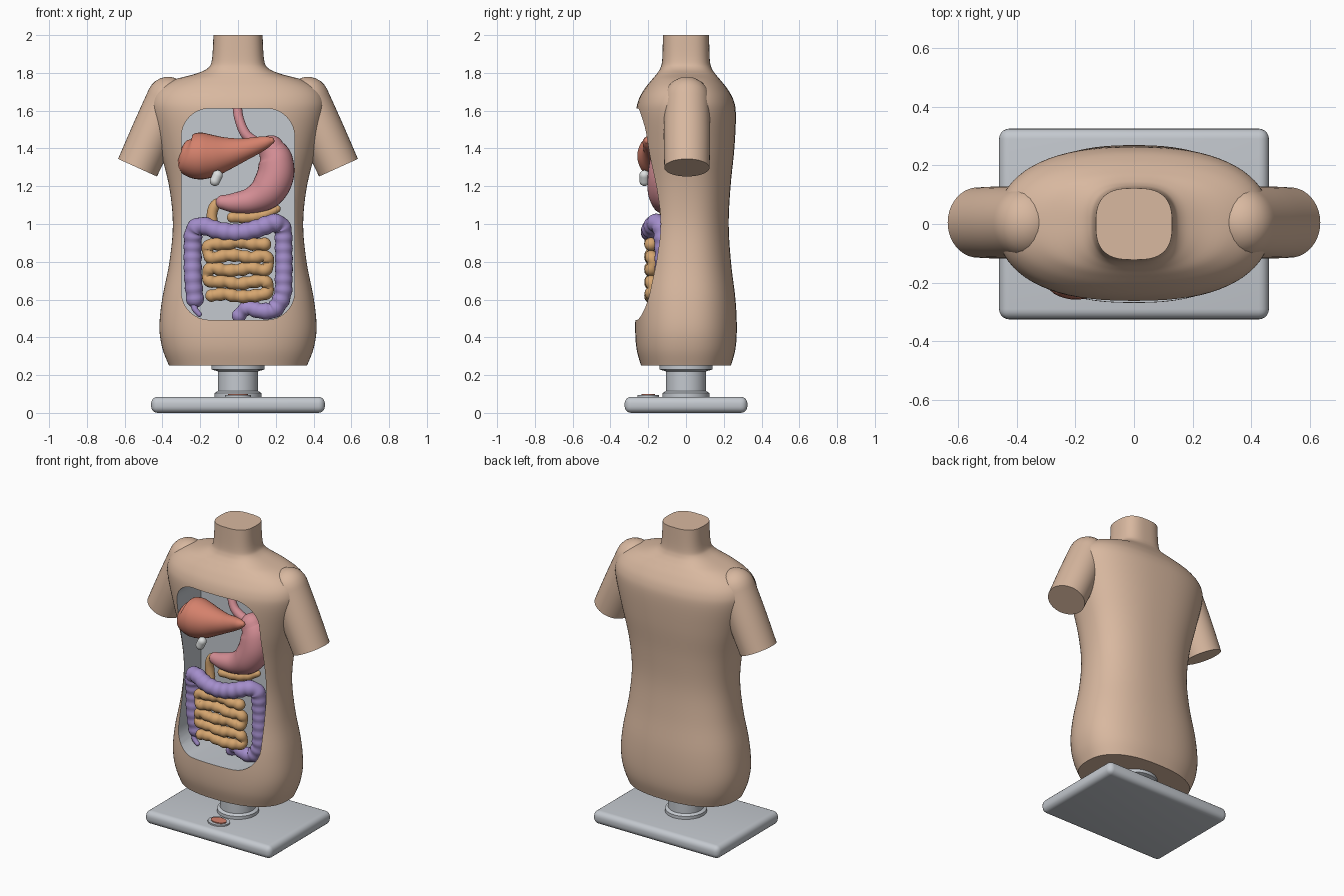
import bpy, bmesh, math
from mathutils import Vector

cube = bpy.data.objects.get("Cube")
if cube:
    bpy.data.objects.remove(cube)


def material(name, *rgb):
    m = bpy.data.materials.new(name)
    m.use_nodes = True
    color = (*rgb, 1)
    m.diffuse_color = color
    m.node_tree.nodes["Principled BSDF"].inputs["Base Color"].default_value = color
    return m


skin = material("skin tan", .69, .48, .35)
grey = material("stand grey", .55, .58, .62)
red = material("liver red", .66, .22, .15)
pink = material("stomach pink", .66, .27, .30)
purple = material("colon purple", .37, .27, .60)
tan = material("intestine tan", .67, .38, .16)
white = material("gallbladder white", .72, .74, .74)


def finish(name, bm, *mats):
    """Turn a bmesh into a smooth object with sharp creases kept."""
    bmesh.ops.recalc_face_normals(bm, faces=bm.faces[:])
    mesh = bpy.data.meshes.new(name)
    bm.to_mesh(mesh)
    bm.free()
    for m in mats:
        mesh.materials.append(m)
    mesh.shade_smooth()
    mesh.set_sharp_from_angle(angle=math.radians(40))
    obj = bpy.data.objects.new(name, mesh)
    bpy.context.scene.collection.objects.link(obj)
    return obj


def loft(name, rings, *mats):
    """Bridge equal rings of points and close both ends."""
    bm = bmesh.new()
    rows = [[bm.verts.new(p) for p in ring] for ring in rings]
    n = len(rows[0])
    for a, b in zip(rows, rows[1:]):
        for i in range(n):
            j = (i + 1) % n
            bm.faces.new((a[i], a[j], b[j], b[i]))
    bm.faces.new(rows[0])
    bm.faces.new(rows[-1])
    return finish(name, bm, *mats)


def spline(rows, steps):
    """Catmull-Rom interpolation of rows of numbers."""
    pts = [rows[0], *rows, rows[-1]]
    out = []
    for a, b, c, d in zip(pts, pts[1:], pts[2:], pts[3:]):
        for k in range(steps):
            t = k / steps
            out.append([q + t / 2 * (r - p + t * (2 * p - 5 * q + 4 * r - s
                        + t * (3 * (q - r) + s - p)))
                        for p, q, r, s in zip(a, b, c, d)])
    return out + [list(rows[-1])]


def tube(name, points, mat, start=1, end=1, depth=1, steps=8, sides=20,
         bump=0, pitch=.06):
    """Sweep (x, y, z, radius); start and end set how far each cap bulges."""
    samples = spline(points, steps)
    centers = [Vector(s[:3]) for s in samples]
    stations, length = [], 0
    for i, c in enumerate(centers):
        t = (centers[min(i + 1, len(centers) - 1)] - centers[max(i - 1, 0)]).normalized()
        length += (c - centers[max(i - 1, 0)]).length
        r = samples[i][3] * (1 + bump * math.cos(math.tau * length / pitch))
        stations.append((c, t, r))

    def cap(station, bulge):
        c, t, r = station
        angles = [math.radians(a) for a in (15, 30, 45, 60, 75, 86)]
        return [(c + t * r * bulge * math.sin(a), t, r * math.cos(a)) for a in angles]

    if start:
        stations = cap(stations[0], -start)[::-1] + stations
    if end:
        stations += cap(stations[-1], end)
    rings = []
    for c, t, r in stations:
        side = Vector((0, 1, 0)).cross(t).normalized()
        across = t.cross(side)
        rings.append([c + r * (math.cos(a) * side + depth * math.sin(a) * across)
                      for a in (math.tau * k / sides for k in range(sides))])
    return loft(name, rings, mat)


def superellipse(z, a, b, n, count=72):
    ring = []
    for k in range(count):
        t = math.tau * k / count
        c, s = math.cos(t), math.sin(t)
        ring.append(Vector((math.copysign(abs(c) ** (2 / n), c) * a,
                            math.copysign(abs(s) ** (2 / n), s) * b, z)))
    return ring


# Torso: height, half width, half depth, squareness
body = [(.25, .365, .238, 2.4), (.34, .4, .262, 2.4), (.45, .416, .269, 2.4),
        (.6, .402, .262, 2.4), (.8, .363, .238, 2.4), (1, .345, .226, 2.4),
        (1.2, .365, .236, 2.4), (1.4, .415, .256, 2.4), (1.58, .46, .264, 2.4),
        (1.66, .46, .25, 2.4), (1.72, .42, .216, 2.4), (1.765, .335, .18, 2.4),
        (1.795, .225, .155, 2.5), (1.825, .16, .136, 2.7), (1.87, .138, .126, 2.8),
        (2, .13, .122, 2.8)]
torso = loft("torso", [superellipse(*r) for r in spline(body, 5)], skin, grey)

# Open body cavity with rounded corners and a grey lining
outline = []
for quarter, (sx, sz) in enumerate(((1, 1), (-1, 1), (-1, -1), (1, -1))):
    for k in range(9):
        a = math.pi / 2 * (quarter + k / 8)
        outline.append((sx * .15 + .15 * math.cos(a), 1.052 + sz * .41 + .15 * math.sin(a)))
cutter = loft("cavity_cutter", [[Vector((x, y, z)) for x, z in outline] for y in (-.6, .04)],
              skin, grey)
cutter.hide_render = True
for face in cutter.data.polygons:
    face.material_index = 1
cut = torso.modifiers.new("cavity", "BOOLEAN")
cut.operation = "DIFFERENCE"
cut.solver = "EXACT"
cut.object = cutter
bpy.context.view_layer.update()
carved = bpy.data.meshes.new_from_object(
    torso.evaluated_get(bpy.context.evaluated_depsgraph_get()))
torso.modifiers.clear()
torso.data = carved
carved.shade_smooth()
carved.set_sharp_from_angle(angle=math.radians(35))
bpy.data.objects.remove(cutter)

# Upper arms
for label, s in (("left", 1), ("right", -1)):
    tube(label + "_arm", [(s * .37, .005, 1.667, .112), (s * .45, .005, 1.48, .116),
                          (s * .532, .005, 1.298, .113)], skin, end=0, depth=1.06, sides=40)

# Stand
bm = bmesh.new()
bmesh.ops.create_cube(bm, size=1)
for v in bm.verts:
    v.co = (v.co.x * .92, v.co.y * .65, v.co.z * .085 + .0425)
bmesh.ops.bevel(bm, geom=bm.edges[:], offset=.035, segments=5, profile=.5, affect="EDGES")
finish("base_plate", bm, grey)
post = [(.08, .125), (.105, .125), (.115, .107), (.22, .107), (.23, .14), (.252, .14)]
loft("post", [superellipse(z, r, r, 2) for z, r in post], grey)


def disc(name, rx, ry, low, high, mat):
    rings = [superellipse(z, rx, ry, 2) for z in (low, high)]
    loft(name, [[p + Vector((0, -.2, 0)) for p in ring] for ring in rings], mat)


disc("base_badge", .07, .058, .08, .094, grey)
disc("base_badge_inlay", .052, .036, .093, .1, red)

# Upper organs
tube("esophagus", [(-.005, -.06, 1.64, .025), (.005, -.08, 1.56, .025),
                   (.045, -.1, 1.47, .027), (.13, -.1, 1.41, .032)], pink)
tube("stomach", [(.175, -.1, 1.4, .07), (.2, -.1, 1.34, .09), (.196, -.105, 1.25, .098),
                 (.15, -.11, 1.17, .093), (.07, -.115, 1.125, .07),
                 (-.02, -.12, 1.112, .053), (-.08, -.12, 1.115, .038)], pink, sides=28)
tube("liver", [(-.29, -.14, 1.375, .075), (-.26, -.14, 1.365, .11), (-.2, -.14, 1.36, .124),
               (-.13, -.145, 1.363, .111), (-.05, -.155, 1.376, .084),
               (.03, -.17, 1.395, .06), (.1, -.185, 1.417, .045),
               (.15, -.2, 1.434, .032), (.178, -.205, 1.442, .018)],
     red, start=.25, end=.8, depth=.95, sides=32)
tube("gallbladder", [(-.122, -.22, 1.228, .027), (-.108, -.22, 1.258, .027)], white)
tube("duodenum", [(-.08, -.1, 1.115, .028), (-.12, -.1, 1.1, .028),
                  (-.138, -.1, 1.05, .028), (-.13, -.1, .97, .028)], tan)
tube("pancreas", [(-.03, -.12, 1.035, .027), (.06, -.11, 1.035, .03),
                  (.14, -.1, 1.05, .028), (.205, -.09, 1.08, .02)], tan, bump=.05)

# Large intestine framing the coils
tube("colon", [(-.228, -.11, .605, .046), (-.238, -.12, .72, .047), (-.24, -.12, .86, .047),
               (-.233, -.135, .96, .048), (-.19, -.16, .99, .047), (-.1, -.185, .965, .047),
               (0, -.19, .955, .047), (.1, -.185, .975, .048), (.19, -.16, 1.005, .048),
               (.235, -.13, .975, .047), (.242, -.12, .86, .046), (.242, -.12, .72, .046),
               (.235, -.115, .62, .046), (.19, -.11, .548, .045), (.12, -.11, .54, .042),
               (.05, -.09, .555, .038), (.005, -.07, .515, .036)],
     purple, steps=12, bump=.05, pitch=.055)
tube("appendix", [(-.235, -.12, .59, .02), (-.228, -.13, .55, .016),
                  (-.205, -.13, .522, .014)], purple)

# Small intestine: a serpentine of five rows
coils = []
for row in range(5):
    direction = 1 if row % 2 else -1
    z = .898 - .069 * row
    for k in (-1, -.5, 0, .5, 1):
        x = -direction * k * .14
        coils.append((-x, -.185, z + .008 * math.cos(4 * k + row), .033))
    if row < 4:
        coils.append((direction * .162, -.175, z - .034, .03))
tube("small_intestine", coils, tan, steps=8, sides=16, bump=.09, pitch=.062)
